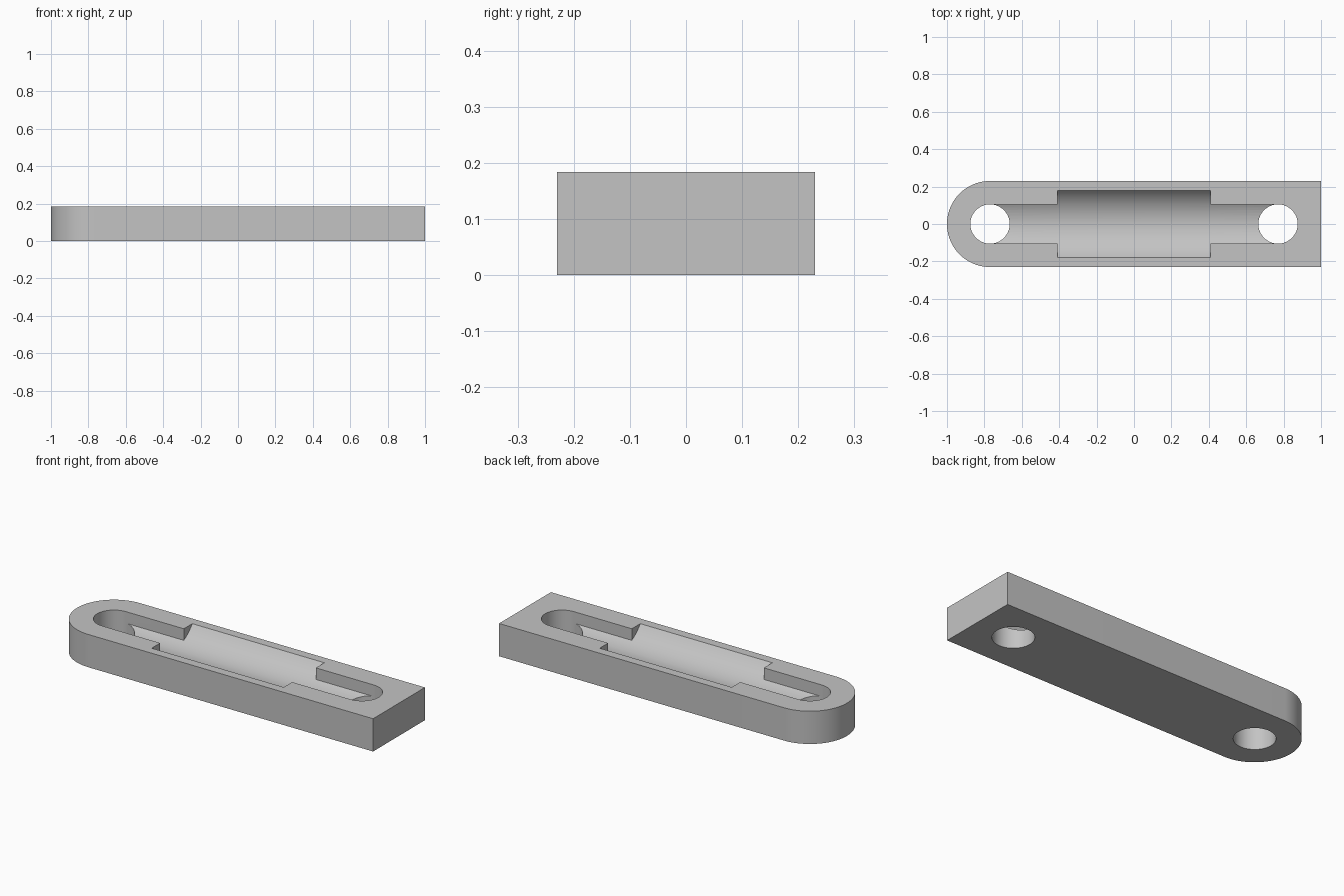
import bpy
import bmesh
from math import sin, cos, pi, sqrt, radians
from mathutils import Vector

cube = bpy.data.objects.get("Cube")
if cube:
    bpy.data.objects.remove(cube, do_unlink=True)

HEIGHT, HALF_WIDTH = 0.184, 0.23
HOLE_X, HOLE_R = 0.77, 0.105
TROUGH_X, TROUGH_W, TROUGH_R = 0.41, 0.18, 0.223
STEP = 0.015
axis_z = HEIGHT + sqrt(TROUGH_R ** 2 - TROUGH_W ** 2)


def prism(name, points, sweep):
    """Sweep a closed outline along a vector into a solid."""
    bm = bmesh.new()
    face = bm.faces.new([bm.verts.new(p) for p in points])
    swept = bmesh.ops.extrude_face_region(bm, geom=[face], use_keep_orig=True)
    moved = [v for v in swept["geom"] if isinstance(v, bmesh.types.BMVert)]
    bmesh.ops.translate(bm, verts=moved, vec=Vector(sweep))
    bmesh.ops.recalc_face_normals(bm, faces=bm.faces)
    mesh = bpy.data.meshes.new(name)
    bm.to_mesh(mesh)
    bm.free()
    obj = bpy.data.objects.new(name, mesh)
    bpy.context.collection.objects.link(obj)
    return obj


def arc(x, radius, start, end, count, z):
    angles = [start + (end - start) * i / count for i in range(count + 1)]
    return [(x + radius * cos(a), radius * sin(a), z) for a in angles]


def channel(name, steps, half_length):
    """Solid with a round underside, running along x."""
    ys = [i * STEP for i in range(-steps, steps + 1)]
    points = [(-half_length, y, axis_z - sqrt(TROUGH_R ** 2 - y * y)) for y in ys]
    points += [(-half_length, y, HEIGHT * 2) for y in (ys[-1], ys[0])]
    return prism(name, points, (2 * half_length, 0, 0))


# Plate: rounded at one end, square at the other
outline = arc(HALF_WIDTH - 1, HALF_WIDTH, pi / 2, 3 * pi / 2, 48, 0)
outline += [(1, -HALF_WIDTH, 0), (1, HALF_WIDTH, 0)]
plate = prism("slotted_plate", outline, (0, 0, HEIGHT))

# Cutters: two through holes, the narrow slot and the wide trough
cutters = []
for side, x in (("right", -HOLE_X), ("left", HOLE_X)):
    circle = arc(x, HOLE_R, 0, 2 * pi, 64, -HEIGHT)[:-1]
    cutters.append(prism(side + "_hole_cutter", circle, (0, 0, 3 * HEIGHT)))
cutters.append(channel("slot_cutter", round(HOLE_R / STEP), HOLE_X))
cutters.append(channel("trough_cutter", round(TROUGH_W / STEP) + 1, TROUGH_X))

for cutter in cutters:
    cutter.hide_render = True
    mod = plate.modifiers.new(cutter.name, 'BOOLEAN')
    mod.operation = 'DIFFERENCE'
    mod.solver = 'EXACT'
    mod.object = cutter

# Keep the cut result and drop the cutters
graph = bpy.context.evaluated_depsgraph_get()
cut_mesh = bpy.data.meshes.new_from_object(plate.evaluated_get(graph))
plate.modifiers.clear()
plate.data = cut_mesh
for cutter in cutters:
    bpy.data.objects.remove(cutter, do_unlink=True)

# Plain grey finish
grey = bpy.data.materials.new("light_grey")
grey.use_nodes = True
colour = (0.55, 0.55, 0.55, 1)
grey.diffuse_color = colour
grey.node_tree.nodes["Principled BSDF"].inputs["Base Color"].default_value = colour
plate.data.materials.clear()
plate.data.materials.append(grey)

bpy.ops.object.select_all(action='DESELECT')
plate.select_set(True)
bpy.context.view_layer.objects.active = plate
bpy.ops.object.shade_smooth_by_angle(angle=radians(30))
